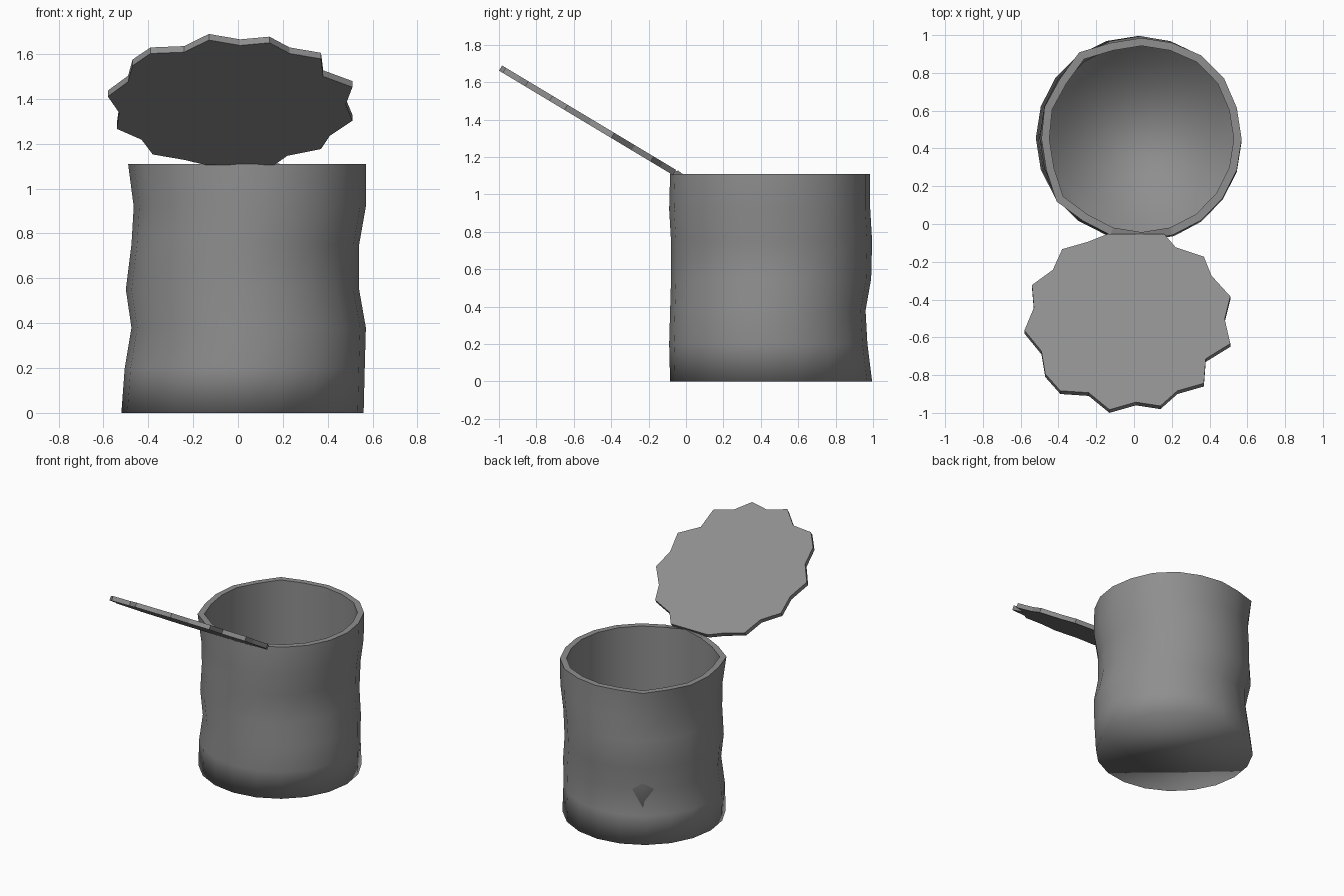
import bpy, bmesh
from math import sin, cos, pi

if "Cube" in bpy.data.objects:
    bpy.data.objects.remove(bpy.data.objects["Cube"])

N = 20
# z, x min, x max, y min, y max of each ring of the dented wall
RINGS = [(0.00, -0.52, 0.56, -0.085, 0.995),
         (0.20, -0.505, 0.565, -0.09, 0.97),
         (0.38, -0.475, 0.57, -0.085, 0.96),
         (0.55, -0.50, 0.54, -0.08, 0.99),
         (0.75, -0.475, 0.54, -0.08, 0.995),
         (0.92, -0.465, 0.57, -0.09, 0.985),
         (1.11, -0.49, 0.57, -0.085, 0.985)]
WALL = 0.042
# outward bulges of the upper wall, by vertex index
BULGES = {2: 0.02, 3: 0.02, 7: 0.06, 8: 0.01, 9: 0.02, 12: 0.05}

metal = bpy.data.materials.new("dark_metal")
metal.diffuse_color = (0.273, 0.273, 0.273, 1)
metal.use_nodes = True
metal.node_tree.nodes["Principled BSDF"].inputs["Base Color"].default_value = metal.diffuse_color


def finish(name, bm):
    bmesh.ops.recalc_face_normals(bm, faces=bm.faces)
    mesh = bpy.data.meshes.new(name)
    bm.to_mesh(mesh)
    bm.free()
    mesh.materials.append(metal)
    ob = bpy.data.objects.new(name, mesh)
    bpy.context.collection.objects.link(ob)
    return ob


def ring(bm, row, inset=0.0, z=None):
    z0, x0, x1, y0, y1 = row
    verts = []
    for i in range(N):
        a = 2 * pi * i / N
        k = 1 + BULGES.get(i, 0) * max(0, (z0 - 0.5) / 0.61)
        verts.append(bm.verts.new(((x0 + x1) / 2 + k * ((x1 - x0) / 2 - inset) * cos(a),
                                   (y0 + y1) / 2 + k * ((y1 - y0) / 2 - inset) * sin(a),
                                   z0 if z is None else z)))
    return verts


# Can body: outer wall up, over the rim, straight inner wall down to the floor
bm = bmesh.new()
loops = [ring(bm, r) for r in RINGS]
rim_index = len(loops) - 1
loops += [ring(bm, RINGS[-1], WALL, z) for z in (1.11, 0.55, 0.03)]
for v in loops[rim_index + 1]:
    if v.co.y < -0.02:
        v.co.z += 0.018          # rim lifted where the lid tore away
for k, (a, b) in enumerate(zip(loops, loops[1:])):
    for i in range(N):
        j = (i + 1) % N
        f = bm.faces.new((a[i], a[j], b[j], b[i]))
        f.smooth = k != rim_index
        if k == rim_index:
            for e in f.edges:
                e.smooth = False
for loop in (loops[0], loops[-1]):
    bm.faces.new(loop).smooth = True
finish("can_body", bm)

# Bent-back lid with a jagged edge, tilted up from the hinge
OUTLINE = [(-0.14, -0.07), (0.16, -0.07), (0.22, -0.14), (0.37, -0.19),
           (0.41, -0.29), (0.51, -0.40), (0.48, -0.52), (0.51, -0.65),
           (0.38, -0.73), (0.37, -0.86), (0.23, -0.90), (0.14, -0.98),
           (0.01, -0.96), (-0.13, -1.00), (-0.24, -0.91), (-0.39, -0.90),
           (-0.47, -0.81), (-0.49, -0.69), (-0.58, -0.58), (-0.53, -0.46),
           (-0.54, -0.34), (-0.43, -0.26), (-0.38, -0.15), (-0.24, -0.11)]
bm = bmesh.new()
low = [bm.verts.new((x, y, 1.062 - 0.6 * y)) for x, y in OUTLINE]
high = [bm.verts.new((v.co.x, v.co.y + 0.017, v.co.z + 0.027)) for v in low]
bm.faces.new(low)
bm.faces.new(high)
for i in range(len(low)):
    j = (i + 1) % len(low)
    bm.faces.new((low[i], low[j], high[j], high[i]))
finish("lid", bm)
